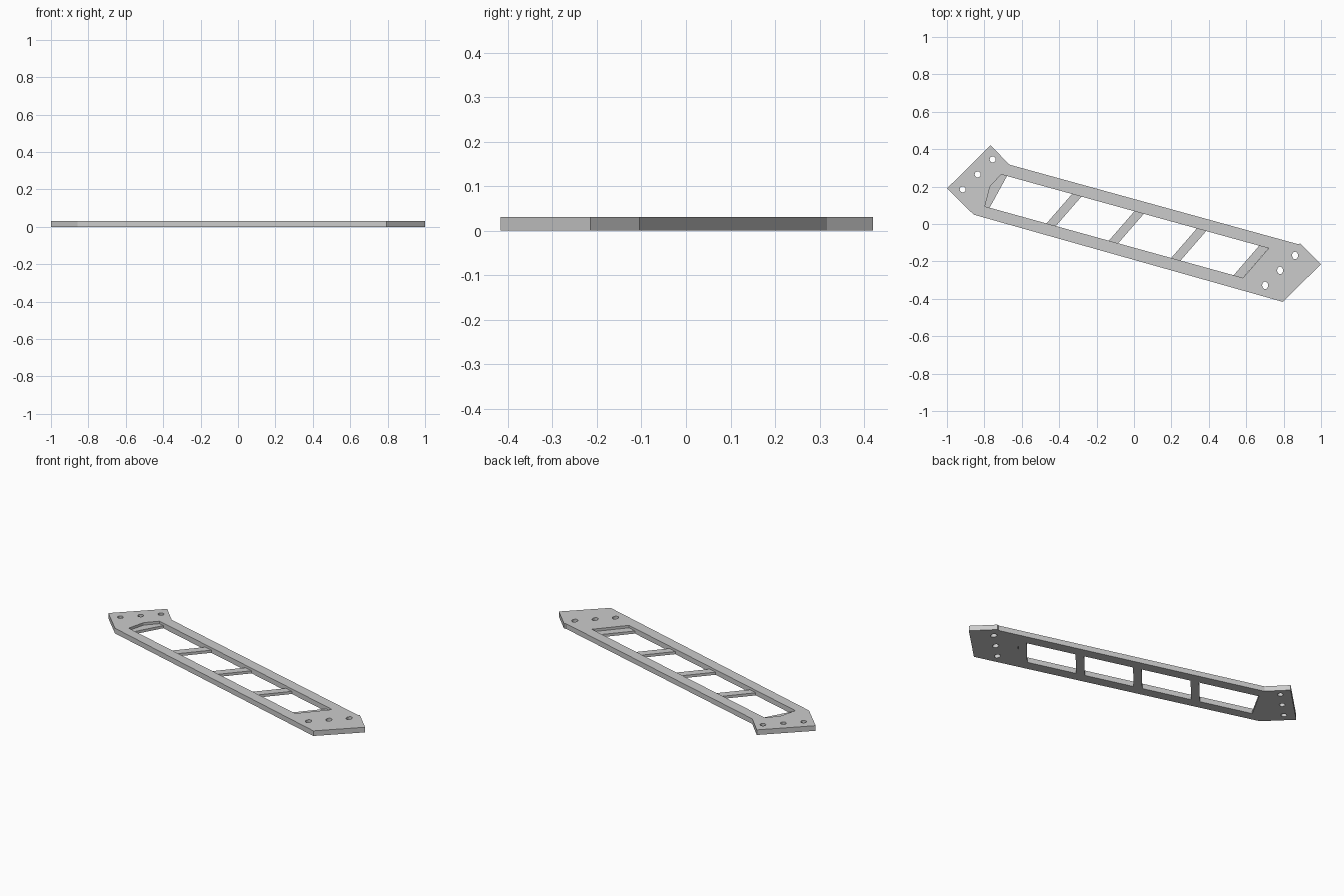
import bpy, bmesh, math

THICK = 0.031      # main plate
RIB_THICK = 0.016  # recessed ribs, flush with the underside

cube = bpy.data.objects.get("Cube")
if cube:
    bpy.data.objects.remove(cube, do_unlink=True)

grey = bpy.data.materials.new("plain grey")
grey.use_nodes = True
grey.diffuse_color = (0.6, 0.6, 0.6, 1)
grey.node_tree.nodes["Principled BSDF"].inputs["Base Color"].default_value = (0.6, 0.6, 0.6, 1)


def slab(name, loops, height):
    """Fill an outline (with optional inner loops) and extrude it upward."""
    bm = bmesh.new()
    edges = []
    for loop in loops:
        vs = [bm.verts.new((x, y, 0)) for x, y in loop]
        edges += [bm.edges.new((v, vs[i - 1])) for i, v in enumerate(vs)]
    bmesh.ops.triangle_fill(bm, edges=edges, use_beauty=True, normal=(0, 0, 1))
    ext = bmesh.ops.extrude_face_region(bm, geom=bm.faces[:])
    top = [g for g in ext["geom"] if isinstance(g, bmesh.types.BMVert)]
    bmesh.ops.translate(bm, verts=top, vec=(0, 0, height))
    bmesh.ops.recalc_face_normals(bm, faces=bm.faces[:])
    mesh = bpy.data.meshes.new(name)
    bm.to_mesh(mesh)
    bm.free()
    mesh.materials.append(grey)
    obj = bpy.data.objects.new(name, mesh)
    bpy.context.collection.objects.link(obj)
    return obj


def ellipse(cx, cy, rx, ry, n=16):
    return [(cx + rx * math.cos(math.tau * i / n), cy + ry * math.sin(math.tau * i / n))
            for i in range(n)]


def on_line(a, b, x):
    """Point at x on the line through a and b."""
    return (x, a[1] + (b[1] - a[1]) * (x - a[0]) / (b[0] - a[0]))


# Plate outline, long opening and bolt holes
outline = [(-1, 0.19), (-0.767, 0.42), (-0.665, 0.317), (0.877, -0.108),
           (0.888, -0.104), (1, -0.215), (0.795, -0.416), (-0.857, 0.05)]
back_l, back_r = (-0.71, 0.265), (0.72, -0.13)
front_l, front_r = (-0.797, 0.094), (0.583, -0.288)
notch = (-0.77, 0.2)
opening = [back_l, back_r, front_r, front_l, notch]
holes = []
for i in (-1, 0, 1):
    holes.append(ellipse(-0.836 + 0.08 * i, 0.265 + 0.08 * i, 0.016, 0.016))
    holes.append(ellipse(0.781 + 0.08 * i, -0.248 + 0.08 * i, 0.016, 0.02))
slab("bracket_plate", [outline, opening] + holes, THICK)

# Slanted cross ribs
for i in range(4):
    x = -0.331 + 0.3335 * i
    back = [on_line(back_l, back_r, x + d) for d in (0, 0.05)]
    front = [on_line(front_l, front_r, x - 0.137 + d) for d in (0.05, 0)]
    slab("cross_rib_%d" % (i + 1), [back + front], RIB_THICK)

# Ledge at the left end of the opening
ledge = [back_l, on_line(back_l, back_r, -0.679),
         on_line(front_l, front_r, -0.772), front_l, notch]
slab("end_ledge", [ledge], RIB_THICK)
